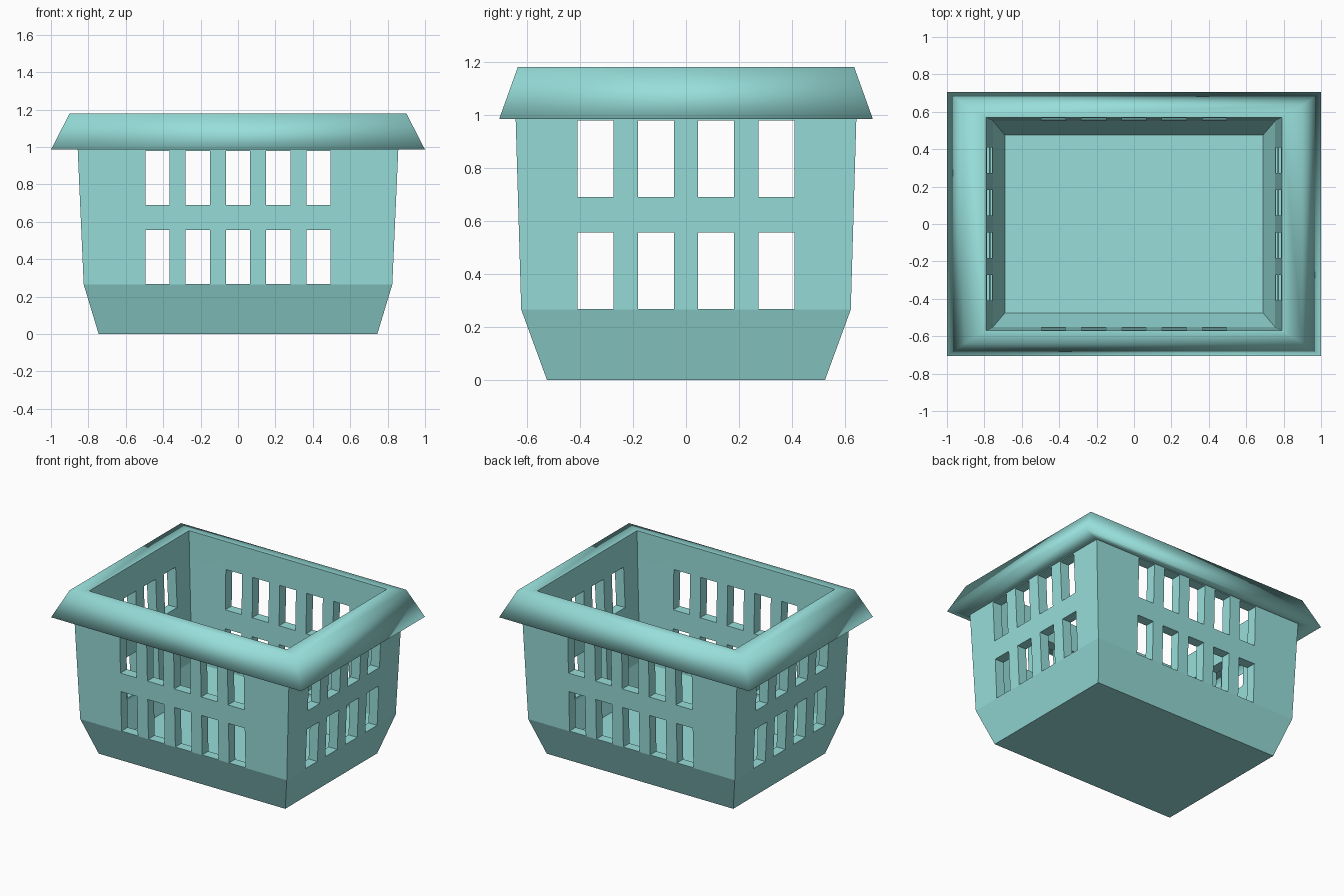
import bpy, bmesh

if "Cube" in bpy.data.objects:
    bpy.data.objects.remove(bpy.data.objects["Cube"])

mat = bpy.data.materials.new("aqua plastic")
mat.diffuse_color = (0.31, 0.73, 0.70, 1)
mat.use_nodes = True
mat.node_tree.nodes["Principled BSDF"].inputs["Base Color"].default_value = mat.diffuse_color


def make_object(name, bm):
    bmesh.ops.recalc_face_normals(bm, faces=bm.faces)
    mesh = bpy.data.meshes.new(name)
    bm.to_mesh(mesh)
    bm.free()
    mesh.materials.append(mat)
    obj = bpy.data.objects.new(name, mesh)
    bpy.context.collection.objects.link(obj)
    return obj


# Basket shell: rectangular loops (half x, half y, z), outside up, rim, then inside down
profile = [
    (0.745, 0.525, 0.0),
    (0.825, 0.622, 0.265),
    (0.857, 0.643, 0.985),
    (1.0, 0.705, 0.985),
    (0.90, 0.635, 1.18),
    (0.79, 0.57, 1.18),
    (0.785, 0.568, 0.985),
    (0.755, 0.552, 0.25),
    (0.69, 0.475, 0.06),
]
bm = bmesh.new()
loops = [[bm.verts.new((sx * hx, sy * hy, z))
          for sx, sy in ((-1, -1), (1, -1), (1, 1), (-1, 1))]
         for hx, hy, z in profile]
for n, (a, b) in enumerate(zip(loops, loops[1:])):
    for i in range(4):
        j = (i + 1) % 4
        f = bm.faces.new((a[i], a[j], b[j], b[i]))
        f.smooth = n in (2, 3, 4)      # rolled rim is smooth, walls are flat
bm.faces.new(loops[0])
bm.faces.new(loops[-1])
basket = make_object("basket", bm)

# Slot cutters: two rows on all four walls
bm = bmesh.new()


def box(cx, cy, cz, dx, dy, dz):
    verts = bmesh.ops.create_cube(bm, size=1)["verts"]
    for v in verts:
        v.co = (cx + v.co.x * dx, cy + v.co.y * dy, cz + v.co.z * dz)


for z0, z1 in ((0.267, 0.555), (0.69, 0.979)):
    cz, dz = (z0 + z1) / 2, z1 - z0
    for side in (-1, 1):
        for i in range(5):             # long walls
            box((i - 2) * 0.215, side * 0.61, cz, 0.13, 0.24, dz)
        for i in range(4):             # short walls
            box(side * 0.82, (i - 1.5) * 0.2275, cz, 0.24, 0.136, dz)
cutter = make_object("slot_cutter", bm)
cutter.hide_render = True

# Cut the slots and discard the cutter
mod = basket.modifiers.new("slots", 'BOOLEAN')
mod.operation = 'DIFFERENCE'
mod.solver = 'EXACT'
mod.object = cutter
bpy.context.view_layer.objects.active = basket
basket.select_set(True)
bpy.ops.object.modifier_apply(modifier=mod.name)
bpy.data.objects.remove(cutter, do_unlink=True)
